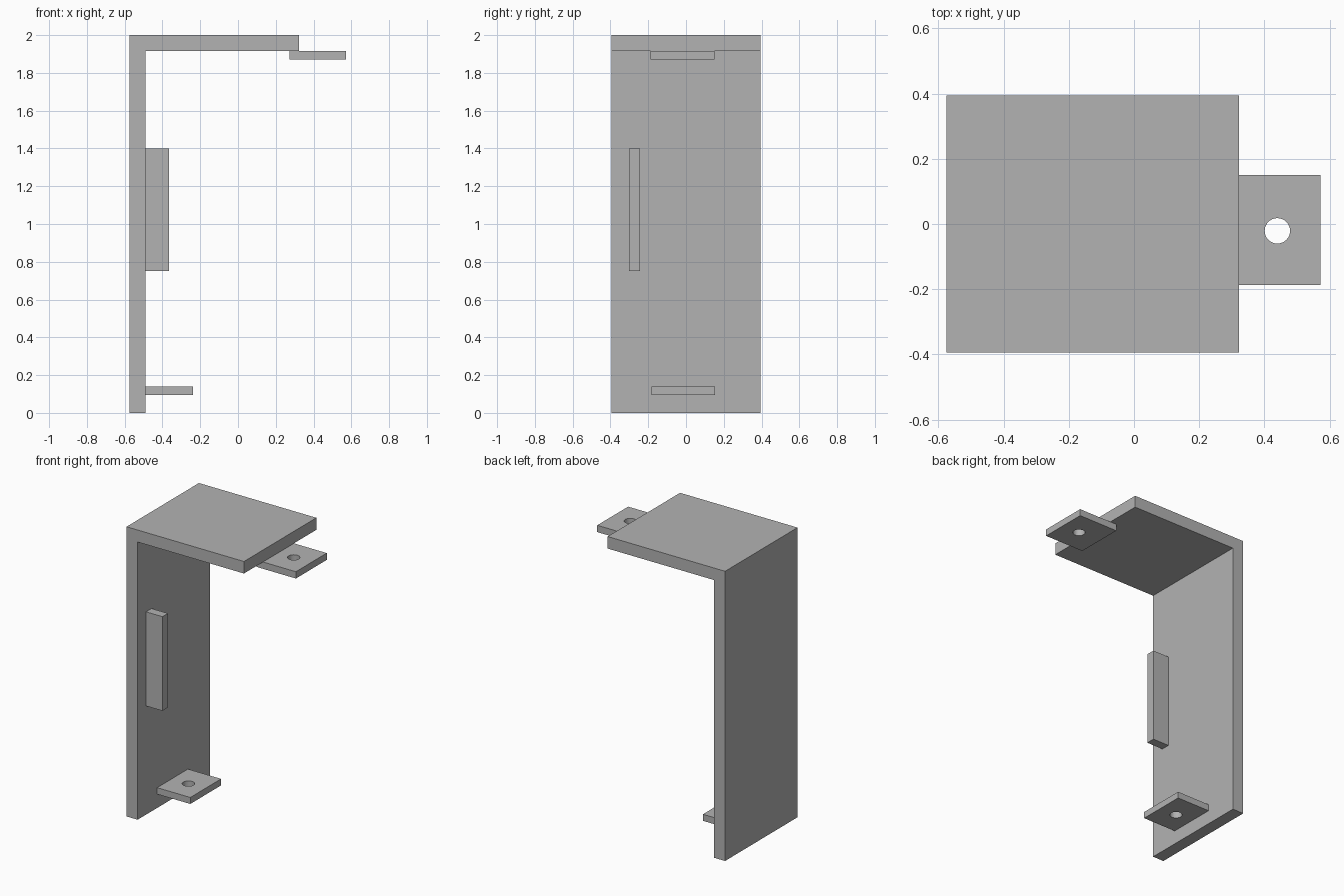
import bpy
import bmesh
from mathutils import Matrix, Vector

default = bpy.data.objects.get("Cube")
if default:
    bpy.data.objects.remove(default, do_unlink=True)

# Single grey finish
grey = bpy.data.materials.new("plain_grey")
grey.use_nodes = True
color = (0.45, 0.45, 0.45, 1)
grey.diffuse_color = color
grey.node_tree.nodes["Principled BSDF"].inputs["Base Color"].default_value = color


def finish(bm, name):
    bmesh.ops.recalc_face_normals(bm, faces=bm.faces)
    mesh = bpy.data.meshes.new(name)
    bm.to_mesh(mesh)
    bm.free()
    mesh.materials.append(grey)
    obj = bpy.data.objects.new(name, mesh)
    bpy.context.collection.objects.link(obj)
    return obj


def box(name, low, high):
    low, high = Vector(low), Vector(high)
    bm = bmesh.new()
    place = Matrix.Translation((low + high) / 2) @ Matrix.Diagonal((*(high - low), 1))
    bmesh.ops.create_cube(bm, size=1, matrix=place)
    return finish(bm, name)


def drill(obj, center, radius):
    """Cut a round vertical hole through a plate."""
    bm = bmesh.new()
    bmesh.ops.create_cone(bm, cap_ends=True, segments=32, radius1=radius,
                          radius2=radius, depth=0.2,
                          matrix=Matrix.Translation(center))
    cutter = finish(bm, obj.name + "_hole_cutter")
    cutter.hide_render = True
    cutter.hide_set(True)
    mod = obj.modifiers.new("hole", 'BOOLEAN')
    mod.operation = 'DIFFERENCE'
    mod.solver = 'EXACT'
    mod.object = cutter
    bpy.context.view_layer.objects.active = obj
    bpy.ops.object.modifier_apply(modifier=mod.name)
    bpy.data.objects.remove(cutter, do_unlink=True)


# Upright and top plate: one L-shaped profile swept along y
left, inner, right = -0.575, -0.49, 0.322
depth, under, top = 0.395, 1.917, 2.0
profile = [(left, 0), (inner, 0), (inner, under), (right, under), (right, top), (left, top)]
bm = bmesh.new()
face = bm.faces.new([bm.verts.new((x, -depth, z)) for x, z in profile])
swept = bmesh.ops.extrude_face_region(bm, geom=[face])
bmesh.ops.translate(bm, vec=(0, 2 * depth, 0),
                    verts=[v for v in swept["geom"] if isinstance(v, bmesh.types.BMVert)])
finish(bm, "angle_bracket")

# Upright rib on the inner wall
box("wall_rib", (inner, -0.303, 0.75), (-0.365, -0.243, 1.4))

# Drilled mounting tabs
upper_tab = box("upper_tab", (0.273, -0.187, 1.87), (0.573, 0.15, under))
drill(upper_tab, (0.44, -0.021, 1.89), 0.039)
lower_tab = box("lower_tab", (inner, -0.182, 0.095), (-0.237, 0.154, 0.14))
drill(lower_tab, (-0.365, -0.02, 0.12), 0.039)
